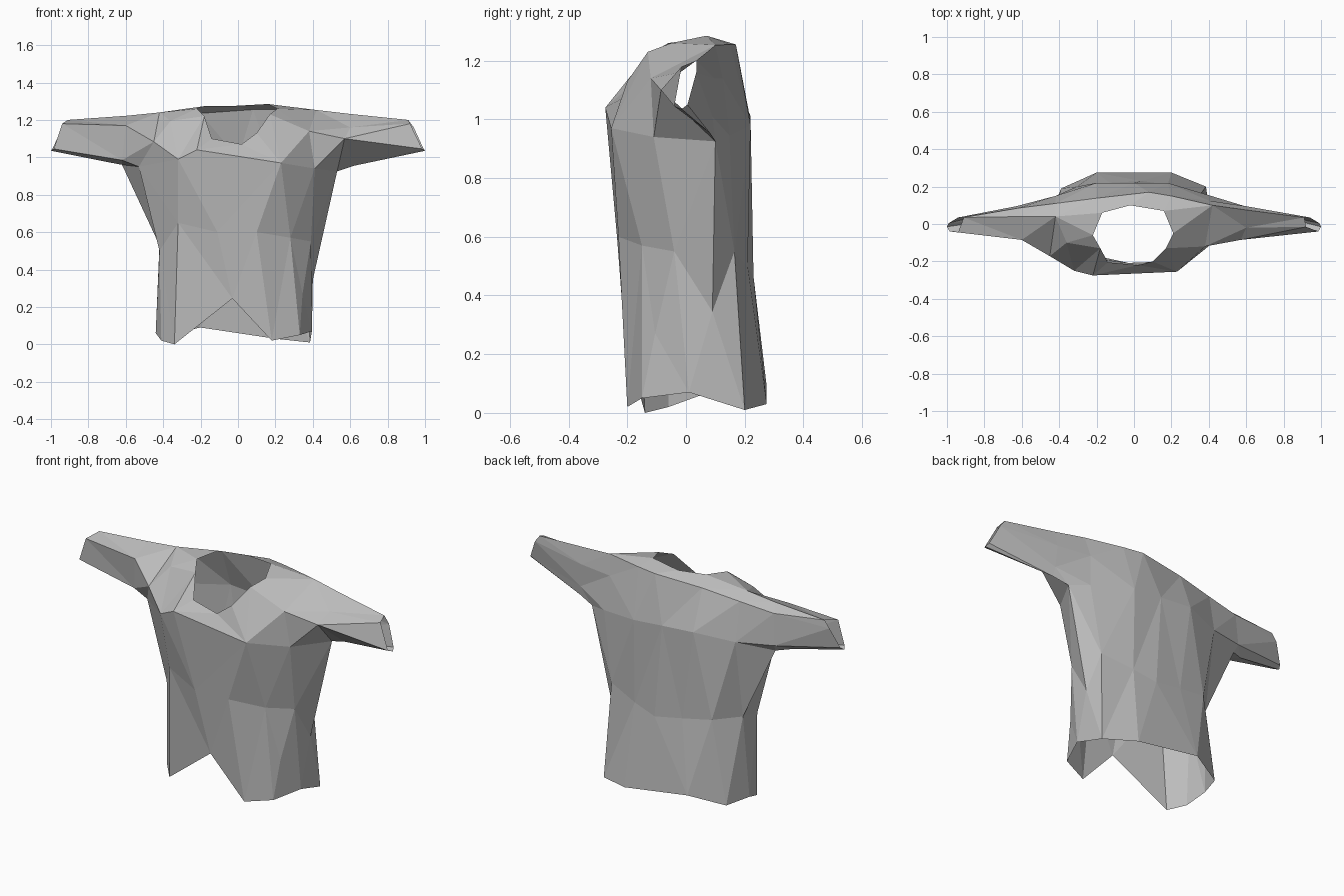
import bpy, bmesh

cloth = bpy.data.materials.new("grey cloth")
cloth.diffuse_color = (0.5, 0.5, 0.5, 1)

bm = bmesh.new()


def loop(points, sx=1):
    return [bm.verts.new((sx * x, y, z)) for x, y, z in points]


def bridge(a, b, skip=()):
    n = len(a)
    for i in range(n):
        if i not in skip:
            j = (i + 1) % n
            bm.faces.new((a[i], a[j], b[j], b[i]))


# torso rings, anticlockwise from the front centre
hem = loop([(-.03, -.208, .245), (.18, -.20, .02), (.33, -.15, .05), (.395, .01, .07),
            (.385, .20, .01), (.20, .275, .03), (0, .275, .06), (-.20, .275, .09),
            (-.39, .19, .05), (-.44, .05, .06), (-.41, -.06, .02), (-.34, -.14, 0)])
waist = loop([(-.11, -.235, .60), (.10, -.23, .60), (.28, -.15, .57), (.39, -.04, .55),
              (.36, .165, .55), (.18, .21, .50), (.04, .23, .465), (-.13, .22, .495),
              (-.305, .20, .525), (-.42, .08, .53), (-.42, -.05, .50), (-.32, -.17, .65)])
chest = loop([(-.22, -.275, 1.04), (.23, -.255, .97), (.41, -.11, .94), (.53, .10, .925),
              (.42, .148, .945), (.18, .22, .98), (0, .22, .995), (-.20, .22, 1.01),
              (-.42, .15, .985), (-.62, .07, .96), (-.53, -.07, .95), (-.32, -.25, .99)])
bridge(hem, waist, skip=(2, 3))
bridge(waist, chest, skip=(3,))

# pleat and dent on one flank
pleat, dent = loop([(.40, .09, .345), (.345, -.105, .27)])
for f in ((hem[3], hem[4], pleat), (hem[3], pleat, waist[3]), (waist[3], pleat, chest[3]),
          (pleat, hem[4], waist[4]), (pleat, waist[4], chest[3]),
          (waist[4], chest[4], chest[3]), (hem[2], hem[3], dent), (hem[3], waist[3], dent),
          (waist[3], waist[2], dent), (waist[2], hem[2], dent)):
    bm.faces.new(f)

# neckline ring, and the ridge across the upper back
neck = loop([(.02, -.22, 1.07), (.10, -.20, 1.13), (.17, -.13, 1.23), (.21, -.05, 1.26),
             (.16, .07, 1.285), (-.02, .10, 1.275), (-.17, .06, 1.275), (-.22, -.06, 1.26),
             (-.18, -.13, 1.22), (-.14, -.205, 1.10)])
ridge = loop([(.20, .15, 1.255), (.08, .17, 1.255), (-.20, .138, 1.235)])

# shoulder points (back, top, front), elbow and cuff loops for each side
shoulders = {1: [(.40, .125, 1.14), (.42, .10, 1.253), (.38, -.12, 1.14)],
             -1: [(.42, .11, 1.205), (.42, .04, 1.24), (.45, -.172, 1.083)]}
elbows = {1: [(.57, -.085, 1.10), (.62, .08, .955), (.61, .09, 1.01),
              (.60, .095, 1.14), (.60, .075, 1.232), (.60, -.02, 1.16)],
          -1: [(.62, -.06, .985), (.70, .03, .975), (.63, .095, 1.0),
               (.62, .085, 1.18), (.60, .04, 1.222), (.60, -.085, 1.17)]}
fronts = {1: (.92, -.015, 1.18), -1: (.94, -.045, 1.18)}

# shoulders and open sleeves, one pass per side
for sx in (1, -1):
    def c(i): return chest[i * sx % 12]
    def n(i): return neck[i * sx % 10]
    nb, yb, yc = neck[5], ridge[1 - sx], ridge[1]
    back, top, front = loop(shoulders[sx], sx)
    if sx == 1:
        yoke = [(c(0), c(1), n(0)), (c(1), n(1), n(0)), (c(1), n(2), n(1)),
                (c(1), front, n(2)), (front, top, n(3), n(2))]
    else:
        fold, = loop([(-.36, -.10, 1.195)])
        yoke = [(c(0), n(1), n(0)), (c(0), n(2), n(1)), (c(0), c(1), n(2)),
                (c(1), front, fold), (c(1), fold, n(2)), (front, top, fold),
                (fold, top, n(3)), (fold, n(3), n(2))]
    for f in yoke + [(c(1), c(2), front), (top, n(4), n(3)), (n(4), top, yb),
                     (top, back, yb), (yb, back, c(4), c(5)), (n(4), yb, yc, nb),
                     (yb, c(5), chest[6], yc)]:
        bm.faces.new(f)
    elbow = loop(elbows[sx], sx)
    cuff = loop([(.985, -.04, 1.045), (1.0, -.015, 1.035), (.99, .005, 1.05),
                 (.94, .035, 1.16), (.91, .035, 1.20), fronts[sx]], sx)
    bridge([c(2), c(3), c(4), back, top, front], elbow)
    bridge(elbow, cuff)

bmesh.ops.triangulate(bm, faces=bm.faces[:])
bmesh.ops.recalc_face_normals(bm, faces=bm.faces[:])
mesh = bpy.data.meshes.new("shirt")
bm.to_mesh(mesh)
bm.free()
mesh.materials.append(cloth)
bpy.context.collection.objects.link(bpy.data.objects.new("shirt", mesh))
